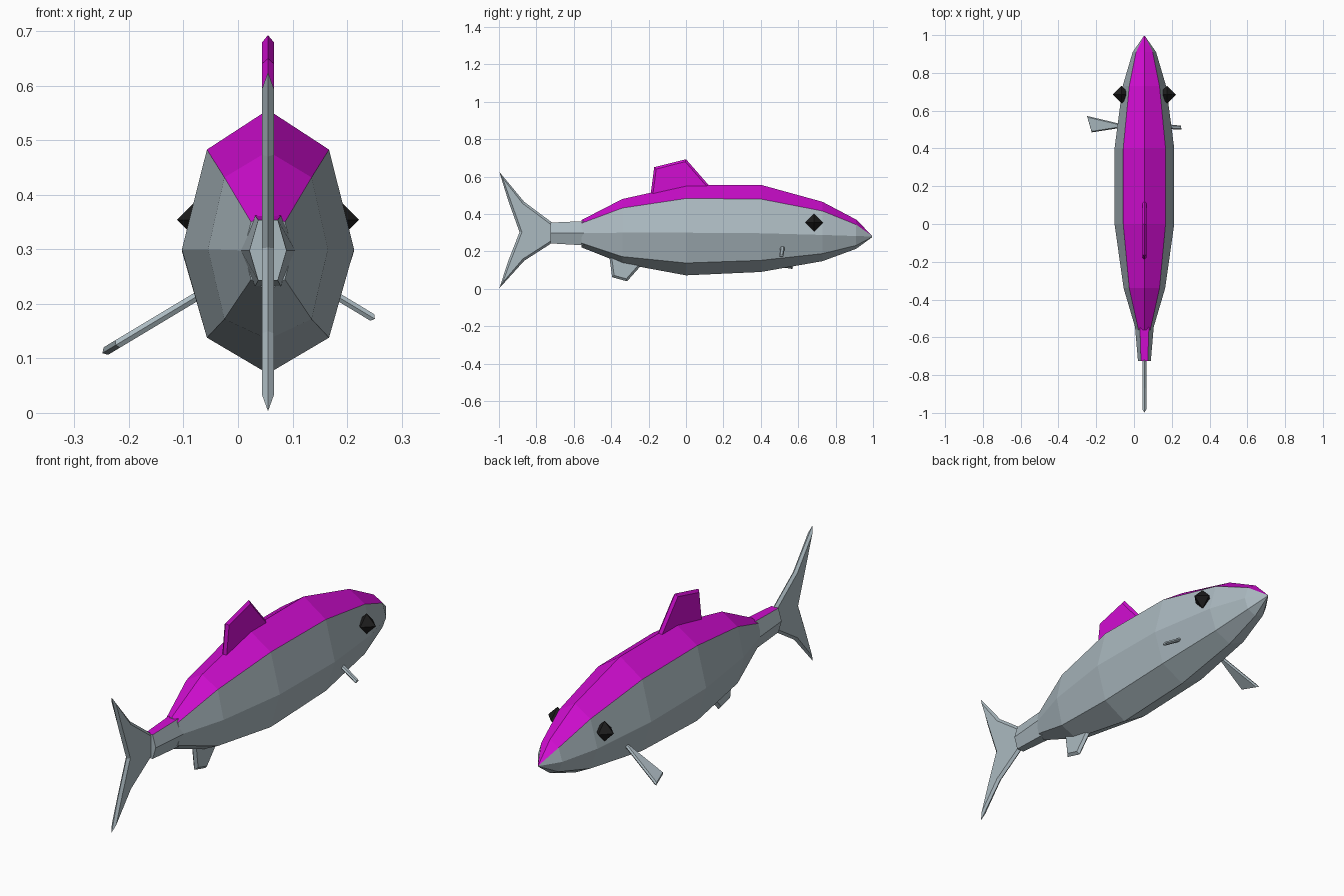
import bpy, bmesh, math
from mathutils import Vector

if "Cube" in bpy.data.objects:
    bpy.data.objects.remove(bpy.data.objects["Cube"])

CX = 0.055  # body centre line


def material(name, rgb):
    m = bpy.data.materials.new(name)
    m.diffuse_color = (*rgb, 1)
    m.use_nodes = True
    m.node_tree.nodes["Principled BSDF"].inputs["Base Color"].default_value = m.diffuse_color
    return m


GREY = material("silver grey", (0.41, 0.49, 0.53))
PINK = material("magenta", (0.64, 0.004, 0.64))
BLACK = material("black", (0.012, 0.012, 0.012))


def finish(name, bm, mats):
    bmesh.ops.recalc_face_normals(bm, faces=bm.faces)
    me = bpy.data.meshes.new(name)
    bm.to_mesh(me)
    bm.free()
    for m in mats:
        me.materials.append(m)
    ob = bpy.data.objects.new(name, me)
    bpy.context.collection.objects.link(ob)
    return ob


def loft(name, rings, pink):
    """Bridge rings of points; strips listed in pink get the second colour."""
    bm = bmesh.new()
    loops = [[bm.verts.new(p) for p in r] for r in rings]
    n = len(loops[0])
    for a, b in zip(loops, loops[1:]):
        for i in range(n):
            j = (i + 1) % n
            f = bm.faces.new((a[i], a[j], b[j], b[i]))
            f.material_index = 1 if i in pink else 0
    bm.faces.new(loops[0])
    bm.faces.new(loops[-1])
    return finish(name, bm, [GREY, PINK])


def fin(name, outline, mat, place, half=0.011, inset=0.012):
    """Thin fin with a ridged rim: full outline in the middle, inset on both sides."""
    pts = [Vector(p) for p in outline]
    n = len(pts)
    area = sum(pts[i].x * pts[(i + 1) % n].y - pts[(i + 1) % n].x * pts[i].y for i in range(n))
    s = 1 if area > 0 else -1
    inner = []
    for i, p in enumerate(pts):
        d0 = (p - pts[i - 1]).normalized()
        d1 = (pts[(i + 1) % n] - p).normalized()
        n0, n1 = Vector((-d0.y, d0.x)) * s, Vector((-d1.y, d1.x)) * s
        m = (n0 + n1).normalized()
        inner.append(p + m * min(inset / max(m.dot(n0), 0.1), 0.035))
    bm = bmesh.new()
    mid = [bm.verts.new(place(p.x, p.y, 0)) for p in pts]
    for side in (-half, half):
        cap = [bm.verts.new(place(p.x, p.y, side)) for p in inner]
        bm.faces.new(cap)
        for i in range(n):
            j = (i + 1) % n
            bm.faces.new((mid[i], mid[j], cap[j], cap[i]))
    return finish(name, bm, [mat])


# Body: y, top z, shoulder z, side z, belly z, bottom z, side half width, shoulder half width
stations = [
    (-0.56, 0.367, 0.350, 0.298, 0.245, 0.222, 0.045, 0.031),
    (-0.34, 0.480, 0.432, 0.300, 0.172, 0.135, 0.110, 0.080),
    (0.00, 0.556, 0.483, 0.300, 0.138, 0.072, 0.158, 0.112),
    (0.40, 0.556, 0.480, 0.297, 0.152, 0.090, 0.158, 0.112),
    (0.73, 0.465, 0.416, 0.288, 0.188, 0.148, 0.115, 0.080),
    (0.91, 0.370, 0.343, 0.282, 0.232, 0.214, 0.062, 0.044),
    (0.995, 0.284, 0.283, 0.280, 0.277, 0.276, 0.003, 0.002),
]
rings = []
for y, t, u, m, l, b, w, v in stations:
    section = [(0, t), (v, u), (w, m), (v, l), (0, b), (-v, l), (-w, m), (-v, u)]
    rings.append([(CX + x, y, z) for x, z in section])
loft("body", rings, {0, 7})

# Tail stem: six-sided, magenta on top
rings = []
for y, w, v, t, b in ((-0.725, 0.034, 0.018, 0.354, 0.243), (-0.54, 0.050, 0.024, 0.362, 0.232)):
    section = [(-v, t), (v, t), (w, 0.298), (v, b), (-v, b), (-w, 0.298)]
    rings.append([(CX + x, y, z) for x, z in section])
loft("tail_stem", rings, {0})


# Fins on the centre plane, outlines as (y, z)
def centre(y, z, s):
    return (CX + s, y, z)


fin("tail_fin", [(-0.68, 0.33), (-0.72, 0.357), (-0.865, 0.465), (-0.998, 0.625), (-0.95, 0.47),
                 (-0.89, 0.303), (-0.95, 0.15), (-0.998, 0.003), (-0.865, 0.150),
                 (-0.72, 0.243), (-0.68, 0.27)], GREY, centre)
fin("dorsal_fin", [(0.16, 0.51), (0.0, 0.693), (-0.17, 0.650), (-0.195, 0.46)], PINK, centre)
fin("anal_fin", [(-0.415, 0.21), (-0.395, 0.062), (-0.315, 0.040), (-0.20, 0.17)], GREY, centre)

# Side fins slope down 30 degrees; outlines as (distance outwards, y)
C, S = math.cos(math.radians(31)), math.sin(math.radians(31))
fin("left_side_fin", [(0, 0.525), (0.232, 0.572), (0.203, 0.485), (0, 0.512)], GREY,
    lambda d, y, s: (-0.05 - d * C + s * S, y, 0.229 - d * S - s * C), 0.008, 0.005)
fin("right_side_fin", [(0, 0.53), (0.115, 0.521), (0.118, 0.499), (0, 0.505)], GREY,
    lambda d, y, s: (0.150 + d * C + s * S, y, 0.233 - d * S + s * C), 0.007, 0.005)

# Eyes: black octahedra
for name, side in (("left_eye", -1), ("right_eye", 1)):
    bm = bmesh.new()
    bmesh.ops.create_uvsphere(bm, u_segments=4, v_segments=2, radius=0.047)
    bmesh.ops.translate(bm, verts=bm.verts, vec=(CX + side * 0.12, 0.685, 0.354))
    finish(name, bm, [BLACK])
